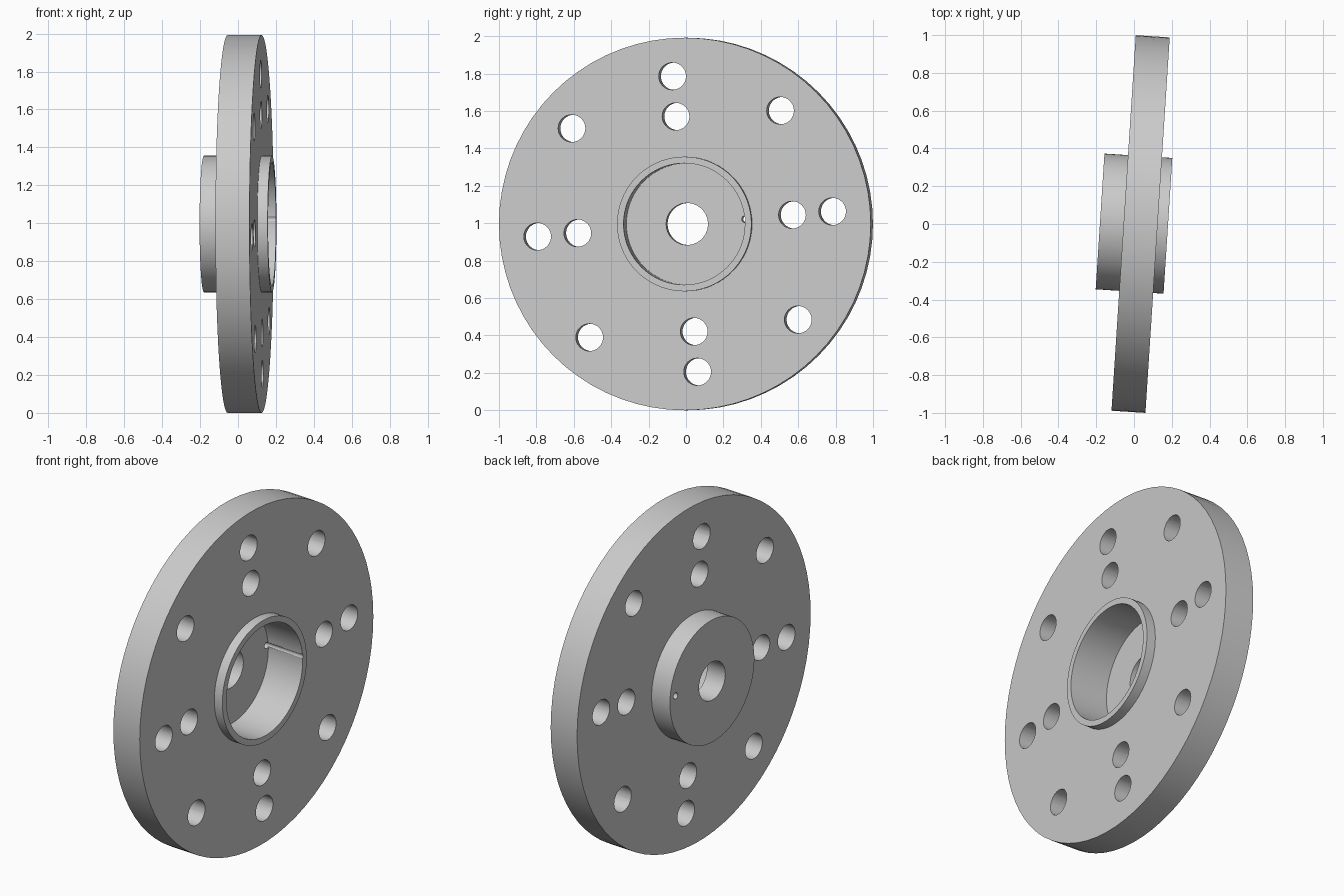
import bpy, bmesh, math
from mathutils import Matrix

cube = bpy.data.objects.get("Cube")
if cube:
    bpy.data.objects.remove(cube, do_unlink=True)

DISC_R, HUB_R, BORE_R, SHAFT_R = 0.996, 0.36, 0.325, 0.112
HUB_END, DISC_BACK, DISC_FRONT = 0.18, -0.055, 0.125
TURN = math.radians(4.85)      # pattern rotation about the axis
YAW = math.radians(-3.7)       # tilt of the whole part

grey = bpy.data.materials.new("machined grey")
grey.use_nodes = True
colour = (0.6, 0.6, 0.6, 1)
grey.diffuse_color = colour
grey.node_tree.nodes["Principled BSDF"].inputs["Base Color"].default_value = colour


def finish(name, bm):
    bmesh.ops.recalc_face_normals(bm, faces=bm.faces)
    mesh = bpy.data.meshes.new(name)
    bm.to_mesh(mesh)
    bm.free()
    mesh.materials.append(grey)
    obj = bpy.data.objects.new(name, mesh)
    bpy.context.collection.objects.link(obj)
    return obj


def lathe_x(name, profile, segments):
    """Revolve a closed (axial, radius) outline about the x axis."""
    bm = bmesh.new()
    rings = []
    for i in range(segments):
        a = math.tau * i / segments
        rings.append([bm.verts.new((x, r * math.cos(a), r * math.sin(a)))
                      for x, r in profile])
    n = len(profile)
    for i, ring in enumerate(rings):
        following = rings[(i + 1) % segments]
        for j in range(n):
            k = (j + 1) % n
            bm.faces.new((ring[j], ring[k], following[k], following[j]))
    return finish(name, bm)


def add_drill(bm, distance, angle, radius, segments):
    y, z = distance * math.cos(angle), distance * math.sin(angle)
    place = Matrix.Translation((0, y, z)) @ Matrix.Rotation(math.pi / 2, 4, 'Y')
    bmesh.ops.create_cone(bm, cap_ends=True, segments=segments, radius1=radius,
                          radius2=radius, depth=0.8, matrix=place)


# Flange disc, hub, counterbore and shaft hole in one turned outline
flange = lathe_x("hub_flange", [
    (-HUB_END, SHAFT_R), (-HUB_END, HUB_R),
    (DISC_BACK, HUB_R), (DISC_BACK, DISC_R),
    (DISC_FRONT, DISC_R), (DISC_FRONT, HUB_R),
    (HUB_END, HUB_R), (HUB_END, BORE_R),
    (DISC_BACK, BORE_R), (DISC_BACK, SHAFT_R)], 72)

# Bolt holes: eight on the outer circle, four on the inner, plus a pin hole
bm = bmesh.new()
for i in range(8):
    add_drill(bm, 0.793, TURN + i * math.pi / 4, 0.073, 32)
for i in range(4):
    add_drill(bm, 0.577, TURN + i * math.pi / 2, 0.073, 32)
add_drill(bm, 0.312, TURN, 0.018, 16)
drills = finish("hole_cutter", bm)
drills.hide_render = True

cut = flange.modifiers.new("holes", 'BOOLEAN')
cut.operation = 'DIFFERENCE'
cut.solver = 'EXACT'
cut.object = drills
bpy.context.view_layer.objects.active = flange
flange.select_set(True)
bpy.ops.object.modifier_apply(modifier=cut.name)
bpy.data.objects.remove(drills, do_unlink=True)

# Soften the turned walls, keep machined edges crisp
bpy.ops.object.shade_smooth_by_angle(angle=math.radians(30))

flange.rotation_euler = (0, 0, YAW)
flange.location = (0, 0.002, DISC_R)
